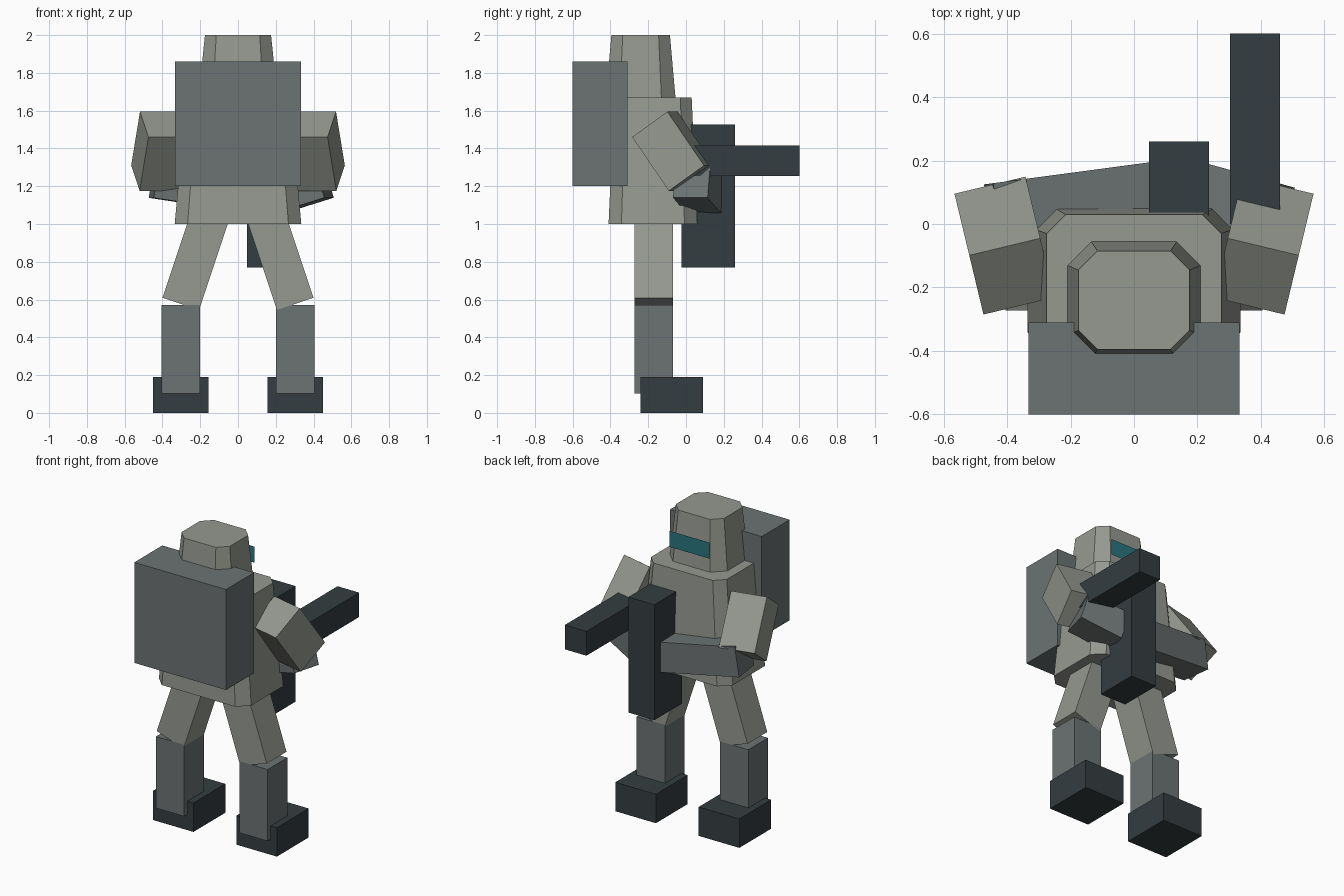
import bpy, bmesh
from math import radians
from mathutils import Vector, Matrix, Euler

if "Cube" in bpy.data.objects:
    bpy.data.objects.remove(bpy.data.objects["Cube"])


def material(name, rgb):
    m = bpy.data.materials.new(name)
    m.diffuse_color = (*rgb, 1)
    m.use_nodes = True
    m.node_tree.nodes["Principled BSDF"].inputs["Base Color"].default_value = m.diffuse_color
    return m


LIGHT = material("light_cloth", (0.30, 0.32, 0.28))
MID = material("mid_plate", (0.15, 0.17, 0.17))
DARK = material("dark_rubber", (0.035, 0.047, 0.052))
TEAL = material("visor_glass", (0.02, 0.18, 0.21))


def add(name, bm, mat, matrix=None):
    bmesh.ops.recalc_face_normals(bm, faces=bm.faces)
    me = bpy.data.meshes.new(name)
    bm.to_mesh(me)
    bm.free()
    me.materials.append(mat)
    ob = bpy.data.objects.new(name, me)
    if matrix:
        ob.matrix_world = matrix
    bpy.context.collection.objects.link(ob)
    return ob


def box(name, size, centre, mat, rot=None):
    bm = bmesh.new()
    bmesh.ops.create_cube(bm, size=1, matrix=Matrix.Diagonal((*size, 1)))
    turn = rot.to_matrix().to_4x4() if rot else Matrix()
    return add(name, bm, mat, Matrix.Translation(centre) @ turn)


def block(name, x, y, z, mat):
    rng = (x, y, z)
    return box(name, [b - a for a, b in rng], [(a + b) / 2 for a, b in rng], mat)


def limb(name, p, q, width, mat):
    p, q = Vector(p), Vector(q)
    d = q - p
    return box(name, (d.length, width, width), (p + q) / 2, mat, d.to_track_quat('X', 'Z'))


def tapered(name, yc, lower, upper, mat):
    """Chamfered box; each level is (half x, half y, chamfer, z)."""
    bm = bmesh.new()
    rings = []
    for hx, hy, c, z in (lower, upper):
        pts = [(hx, hy - c), (hx - c, hy), (c - hx, hy), (-hx, hy - c),
               (-hx, c - hy), (c - hx, -hy), (hx - c, -hy), (hx, c - hy)]
        rings.append([bm.verts.new((x, y + yc, z)) for x, y in pts])
    for i in range(8):
        j = (i + 1) % 8
        bm.faces.new((rings[0][i], rings[0][j], rings[1][j], rings[1][i]))
    for r in rings:
        bm.faces.new(r)
    return add(name, bm, mat)


# Body, helmet and backpack
tapered("torso", -0.175, (0.335, 0.235, 0.068, 1.0), (0.275, 0.205, 0.06, 1.67), LIGHT)
tapered("helmet", -0.24, (0.21, 0.185, 0.075, 1.66), (0.175, 0.155, 0.06, 2.0), LIGHT)
block("backpack", (-0.333, 0.333), (-0.6, -0.31), (1.2, 1.86), MID)

# Visor: a single flat pane in front of the helmet face
bm = bmesh.new()
bm.faces.new([bm.verts.new((x, -0.035, z)) for x, z in
              ((0.145, 1.77), (-0.145, 1.77), (-0.145, 1.875), (0.145, 1.875))])
add("visor", bm, TEAL)

# Legs, boots and upper arms on both sides
for side, s in (("left", -1), ("right", 1)):
    limb(side + "_thigh", (0.145 * s, -0.17, 1.05), (0.303 * s, -0.17, 0.577), 0.204, LIGHT)
    box(side + "_shin", (0.205, 0.204, 0.47), (0.303 * s, -0.17, 0.337), MID)
    box(side + "_boot", (0.295, 0.33, 0.19), (0.303 * s, -0.075, 0.095), DARK)
    box(side + "_upper_arm", (0.23, 0.234, 0.348), (0.408 * s, -0.068, 1.385), LIGHT,
        Euler((radians(35), 0, radians(-13.5 * s))))

# Forearms reach inward to the weapon
limb("left_forearm", (-0.445, 0.03, 1.235), (0.08, 0.10, 1.155), 0.195, MID)
limb("right_forearm", (0.455, 0.03, 1.23), (0.20, 0.10, 1.15), 0.19, MID)

# Carried equipment
block("weapon_body", (0.048, 0.237), (-0.025, 0.26), (0.77, 1.528), DARK)
block("weapon_barrel", (0.303, 0.46), (0.0, 0.6), (1.255, 1.415), DARK)
